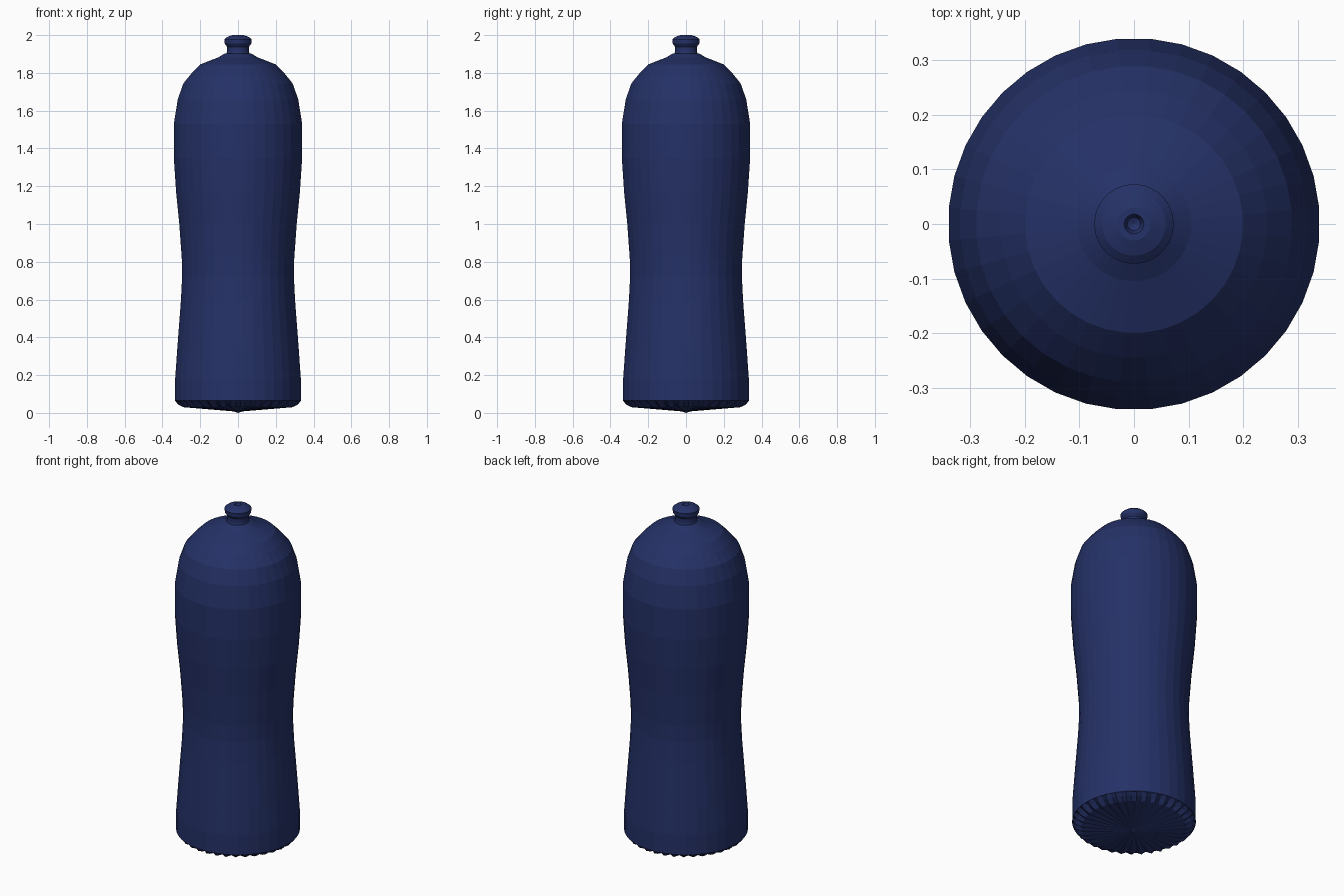
import bpy, bmesh, math

if "Cube" in bpy.data.objects:
    bpy.data.objects.remove(bpy.data.objects["Cube"])

navy = bpy.data.materials.new("navy_blue")
navy.diffuse_color = (0.018, 0.031, 0.135, 1)
navy.use_nodes = True
navy.node_tree.nodes["Principled BSDF"].inputs["Base Color"].default_value = navy.diffuse_color


def lathe(name, profile, sides, odd_profile=None):
    """Revolve (radius, z) points; odd_profile gives the in-between columns."""
    bm = bmesh.new()
    rings = []
    for k, point in enumerate(profile):
        if point[0] == 0:
            rings.append([bm.verts.new((0, 0, point[1]))])
            continue
        ring = []
        for i in range(sides):
            r, z = odd_profile[k] if odd_profile and i % 2 else point
            a = 2 * math.pi * (i + 0.5) / sides
            ring.append(bm.verts.new((r * math.cos(a), r * math.sin(a), z)))
        rings.append(ring)
    for a, b in zip(rings, rings[1:]):
        for i in range(sides):
            j = (i + 1) % sides
            if len(a) == 1:
                bm.faces.new((a[0], b[j], b[i]))
            elif len(b) == 1:
                bm.faces.new((a[i], a[j], b[0]))
            else:
                bm.faces.new((a[i], a[j], b[j], b[i]))
    bmesh.ops.recalc_face_normals(bm, faces=bm.faces)
    # Open shells: make sure the outside faces out
    if sum(f.normal.dot(f.calc_center_median()) for f in bm.faces) < 0 and name == "body":
        bmesh.ops.reverse_faces(bm, faces=bm.faces)
    mesh = bpy.data.meshes.new(name)
    bm.to_mesh(mesh)
    bm.free()
    mesh.materials.append(navy)
    obj = bpy.data.objects.new(name, mesh)
    bpy.context.collection.objects.link(obj)
    return obj


# Waisted body with domed shoulder, closed inside the neck and at the base
lathe("body", [
    (0, 0.065), (0.334, 0.065), (0.334, 0.18), (0.322, 0.35), (0.303, 0.60),
    (0.297, 0.72), (0.299, 0.82), (0.312, 1.00), (0.329, 1.17),
    (0.341, 1.35), (0.341, 1.53), (0.320, 1.66), (0.290, 1.745),
    (0.245, 1.80), (0.200, 1.845), (0.105, 1.882), (0.070, 1.903), (0, 1.903)], 36)

# Fluted base with a shallow cone underneath
lathe("fluted_base",
      [(0, 0.006), (0.288, 0.030), (0.318, 0.044), (0.334, 0.066), (0, 0.066)], 72,
      [(0, 0.006), (0.276, 0.036), (0.304, 0.056), (0.334, 0.066), (0, 0.066)])

# Foot point at the centre of the base
lathe("base_centre", [(0, 0.0), (0.03, 0.009), (0, 0.012)], 16)

# Drinking nozzle with flared rim and a small hole
lathe("nozzle", [
    (0, 1.89), (0.066, 1.89), (0.058, 1.912), (0.058, 1.938), (0.071, 1.955),
    (0.073, 1.978), (0.058, 1.990), (0.030, 2.0), (0.018, 2.0),
    (0.012, 1.985), (0, 1.98)], 32)
